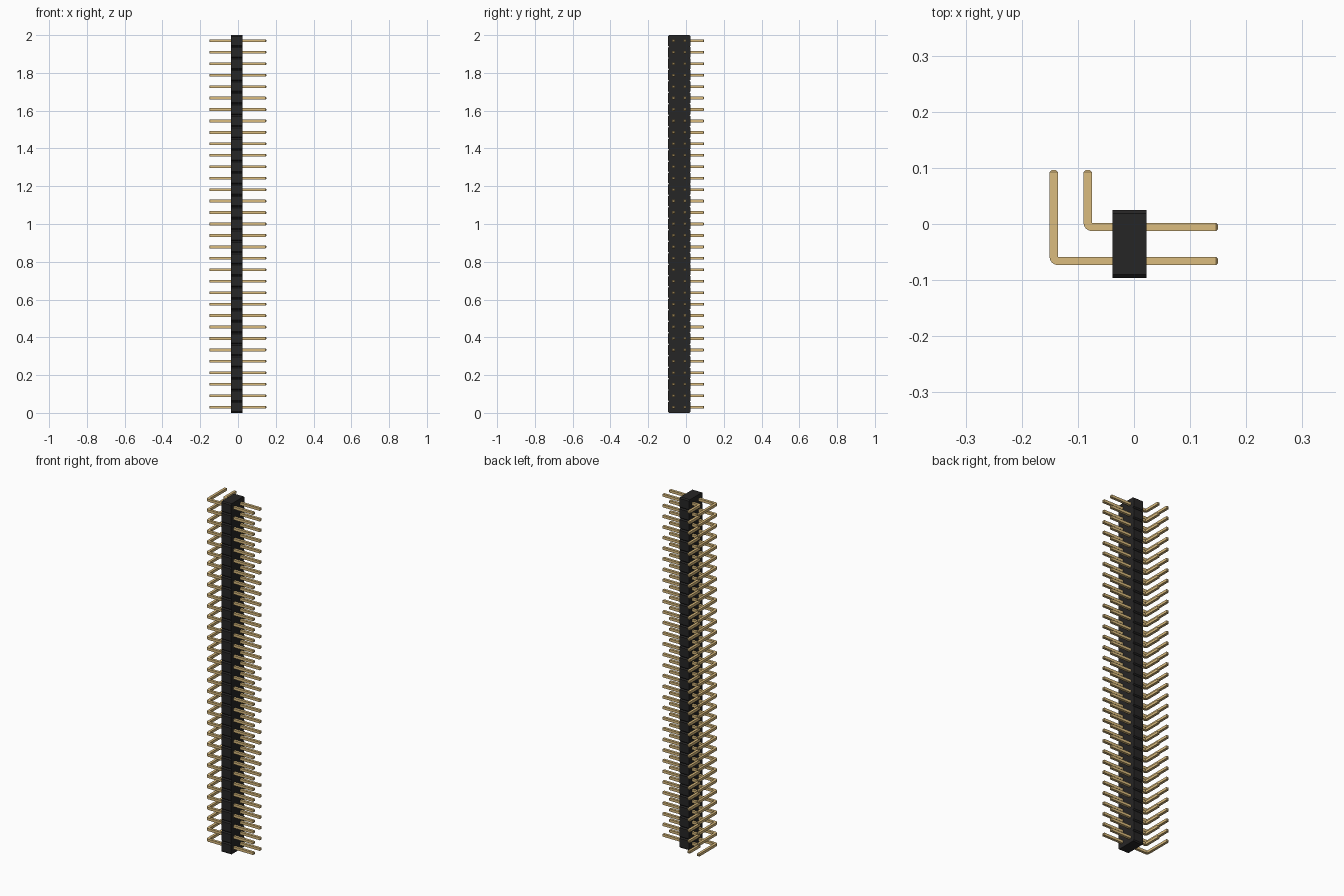
import bpy, bmesh, math

if "Cube" in bpy.data.objects:
    bpy.data.objects.remove(bpy.data.objects["Cube"], do_unlink=True)

COUNT = 33
PITCH = 2 / COUNT
PIN = 0.0145                # pin thickness
CHAMFER = PITCH / 10
MID_Y = -0.0355             # centre line of the housing
TIP_X, TIP_Y = 0.15, 0.0965


def material(name, rgb, roughness):
    m = bpy.data.materials.new(name)
    m.use_nodes = True
    m.diffuse_color = (*rgb, 1)
    node = m.node_tree.nodes["Principled BSDF"]
    node.inputs["Base Color"].default_value = (*rgb, 1)
    node.inputs["Roughness"].default_value = roughness
    return m


def prism(points, offset):
    """Extrude a closed outline along an offset vector."""
    bm = bmesh.new()
    face = bm.faces.new([bm.verts.new(p) for p in points])
    result = bmesh.ops.extrude_face_region(bm, geom=[face], use_keep_orig=True)
    verts = [g for g in result["geom"] if isinstance(g, bmesh.types.BMVert)]
    bmesh.ops.translate(bm, verts=verts, vec=offset)
    bmesh.ops.recalc_face_normals(bm, faces=bm.faces)
    return bm


def finish(bm, name, mat):
    mesh = bpy.data.meshes.new(name)
    bm.to_mesh(mesh)
    bm.free()
    mesh.materials.append(mat)
    obj = bpy.data.objects.new(name, mesh)
    bpy.context.collection.objects.link(obj)
    return obj


black = material("black plastic", (0.0195, 0.0188, 0.0188), 0.6)
gold = material("gold metal", (0.708, 0.504, 0.21), 0.4)

# Housing: notched outline up one side and down the other
side = []
for i in range(COUNT):
    z0, z1 = i * PITCH, (i + 1) * PITCH
    side += [(PITCH - CHAMFER, z0), (PITCH, z0 + CHAMFER), (PITCH, z1 - CHAMFER)]
side.append((PITCH - CHAMFER, COUNT * PITCH))
outline = [(y, z) for y, z in side] + [(-y, z) for y, z in reversed(side)]
body_x = -0.038
body = prism([(body_x, MID_Y + y, z) for y, z in outline], (PITCH, 0, 0))
finish(body, "housing", black)


# Bent pins: L outline with a rounded outer corner and chamfered tips
def pin_row(name, x, y):
    h = PIN / 2
    pts = [(TIP_X, y - h), (TIP_X, y + h), (x + h, y + h), (x + h, TIP_Y), (x - h, TIP_Y)]
    for k in range(9):
        a = math.pi + k * math.pi / 16
        pts.append((x + h + PIN * math.cos(a), y + h + PIN * math.sin(a)))
    bm = prism([(px, py, PITCH / 2 - h) for px, py in pts], (0, 0, PIN))
    tips = [f for f in bm.faces if f.normal.x > 0.99 and f.calc_center_median().x > TIP_X - 0.001
            or f.normal.y > 0.99 and f.calc_center_median().y > TIP_Y - 0.001]
    edges = {e for f in tips for e in f.edges}
    bmesh.ops.bevel(bm, geom=list(edges), offset=PIN / 4, segments=1, affect='EDGES')
    obj = finish(bm, name, gold)
    array = obj.modifiers.new("repeat", 'ARRAY')
    array.count = COUNT
    array.use_relative_offset = False
    array.use_constant_offset = True
    array.constant_offset_displace = (0, 0, PITCH)
    bpy.ops.object.select_all(action='DESELECT')
    obj.select_set(True)
    bpy.context.view_layer.objects.active = obj
    bpy.ops.object.shade_smooth_by_angle(angle=math.radians(30))


inner_x = -0.0825
pin_row("inner_pins", inner_x, MID_Y + PITCH / 2)
pin_row("outer_pins", inner_x - PITCH, MID_Y - PITCH / 2)
